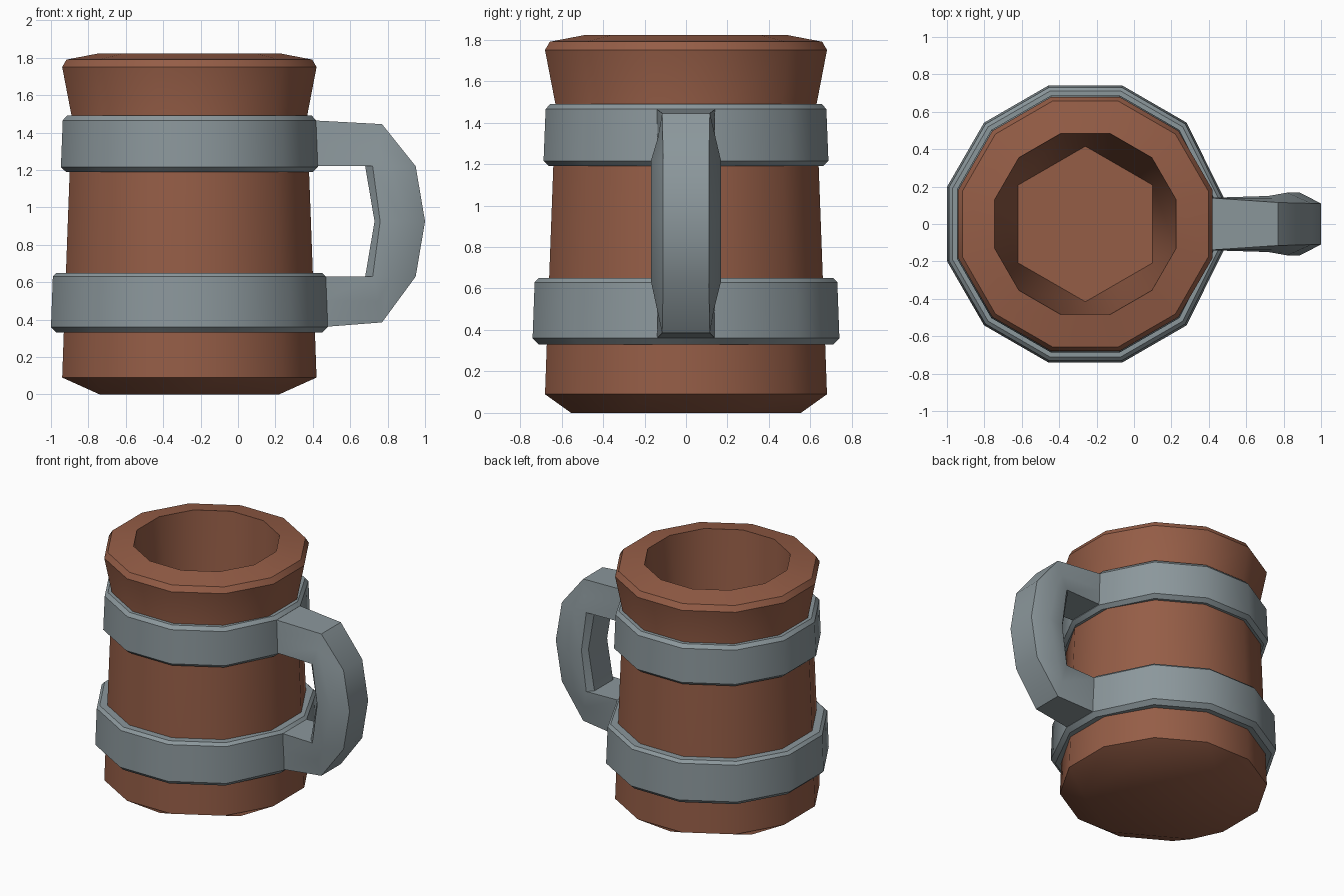
import bpy, bmesh, math

if "Cube" in bpy.data.objects:
    bpy.data.objects.remove(bpy.data.objects["Cube"])

CX = -0.26  # axis of the mug


def material(name, rgb):
    m = bpy.data.materials.new(name)
    m.diffuse_color = (*rgb, 1)
    m.use_nodes = True
    m.node_tree.nodes["Principled BSDF"].inputs["Base Color"].default_value = m.diffuse_color
    return m


brown = material("brown_wood", (0.30, 0.11, 0.062))
grey = material("grey_metal", (0.26, 0.31, 0.33))


def loft(name, loops, mat, closed=False, caps=True, angle=35):
    """Skin equal-length loops of points, then merge collapsed corners."""
    bm = bmesh.new()
    rings = [[bm.verts.new(p) for p in loop] for loop in loops]
    n = len(rings[0])
    pairs = list(zip(rings, rings[1:]))
    if closed:
        pairs.append((rings[-1], rings[0]))
    for a, b in pairs:
        for i in range(n):
            j = (i + 1) % n
            bm.faces.new((a[i], a[j], b[j], b[i]))
    if caps and not closed:
        bm.faces.new(rings[0][::-1])
        bm.faces.new(rings[-1])
    bmesh.ops.remove_doubles(bm, verts=bm.verts, dist=0.0005)
    bmesh.ops.recalc_face_normals(bm, faces=bm.faces)
    me = bpy.data.meshes.new(name)
    bm.to_mesh(me)
    bm.free()
    me.materials.append(mat)
    ob = bpy.data.objects.new(name, me)
    bpy.context.collection.objects.link(ob)
    bpy.ops.object.select_all(action='DESELECT')
    ob.select_set(True)
    bpy.context.view_layer.objects.active = ob
    bpy.ops.object.shade_smooth_by_angle(angle=math.radians(angle))
    return ob


def ring(apothem, z, hexagon=False, pinch=None):
    """Twelve-sided ring; hexagon rings collapse neighbouring corners."""
    pts = []
    for k in range(12):
        if hexagon:
            t, r = math.radians(30 + 60 * (k // 2)), apothem / math.cos(math.pi / 6)
        else:
            t, r = math.radians(15 + 30 * k), apothem / math.cos(math.pi / 12)
        y = r * math.sin(t)
        if pinch and k in (0, 11):  # corners that flow into the handle
            y = math.copysign(pinch, y)
        pts.append((CX + r * math.cos(t), y, z))
    return pts


# Hollow wooden body: outside from base to rim, then inside down to the floor
loft("mug_body", [
    ring(0.48, 0, True), ring(0.68, 0.09), ring(0.66, 0.65), ring(0.64, 1.19),
    ring(0.628, 1.48), ring(0.68, 1.75), ring(0.657, 1.79), ring(0.485, 1.823),
    ring(0.36, 0.2, True)], brown)

# Metal bands with chamfered edges
for name, profile in (
        ("lower_band", [(0.62, 0.33), (0.71, 0.33), (0.74, 0.36), (0.73, 0.63), (0.71, 0.65), (0.62, 0.65)]),
        ("upper_band", [(0.60, 1.19), (0.66, 1.19), (0.687, 1.215), (0.677, 1.465), (0.655, 1.49), (0.60, 1.49)])):
    loft(name, [ring(a, z, pinch=0.14) for a, z in profile], grey, closed=True)

# Handle: each section lists (x, z, half width) from the outside to the inside
sections = [
    [(0.40, 1.465, 0.14), (0.40, 1.34, 0.14), (0.40, 1.22, 0.14), (0.40, 1.22, 0.11)],
    [(0.77, 1.445, 0.115), (0.75, 1.33, 0.135), (0.72, 1.22, 0.15), (0.68, 1.22, 0.11)],
    [(0.95, 1.22, 0.11), (0.82, 1.22, 0.168), (0.72, 1.22, 0.15), (0.68, 1.22, 0.11)],
    [(1.00, 0.925, 0.11), (0.885, 0.925, 0.168), (0.76, 0.925, 0.15), (0.73, 0.925, 0.11)],
    [(0.95, 0.63, 0.11), (0.82, 0.63, 0.168), (0.72, 0.63, 0.15), (0.68, 0.63, 0.11)],
    [(0.77, 0.385, 0.115), (0.75, 0.50, 0.135), (0.72, 0.63, 0.15), (0.68, 0.63, 0.11)],
    [(0.45, 0.36, 0.14), (0.45, 0.50, 0.14), (0.45, 0.63, 0.14), (0.45, 0.63, 0.11)],
]
loft("handle", [[(x, w, z) for x, z, w in s] + [(x, -w, z) for x, z, w in reversed(s)]
                for s in sections], grey)
